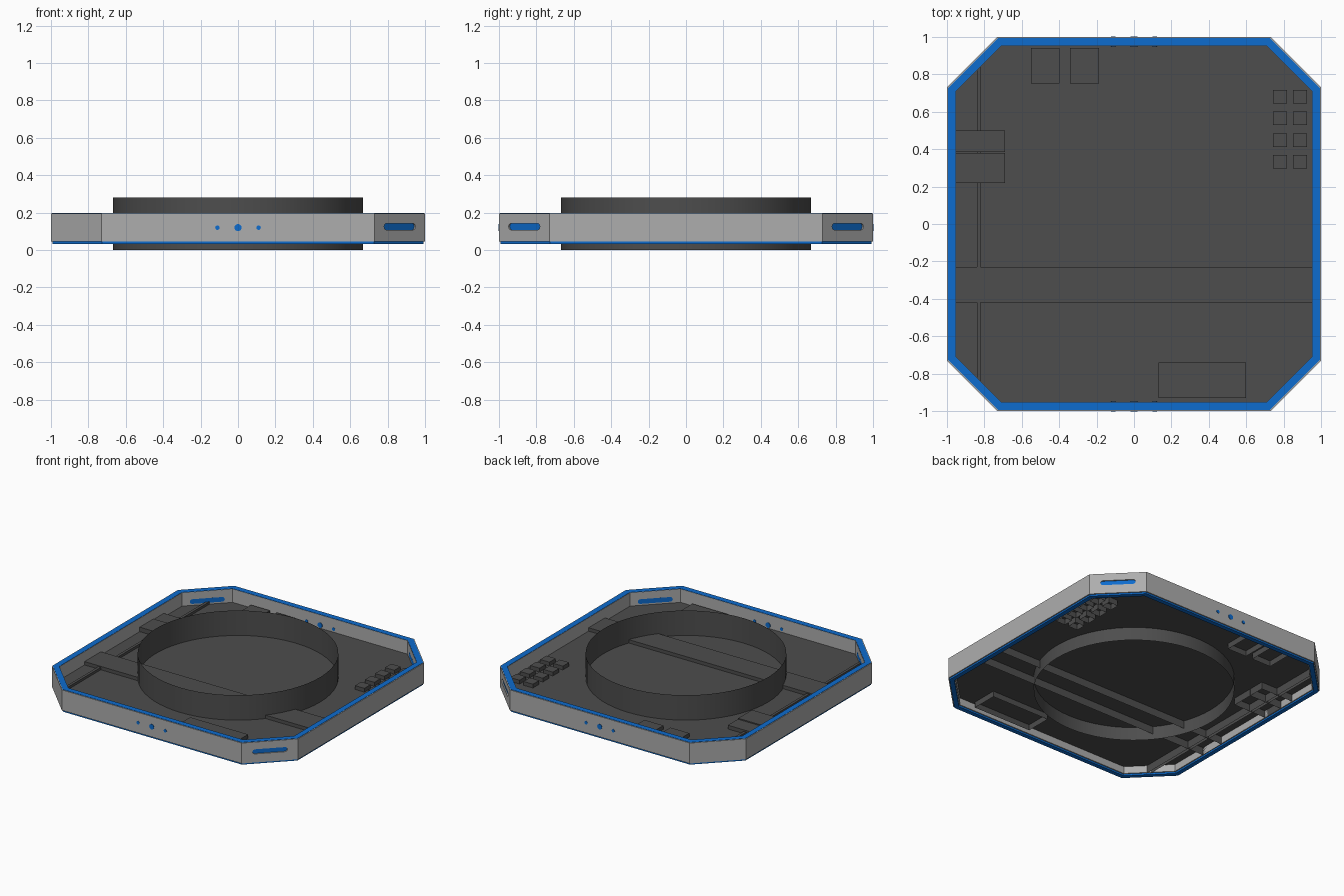
import bpy, bmesh, math
from mathutils import Matrix, Vector

if "Cube" in bpy.data.objects:
    bpy.data.objects.remove(bpy.data.objects["Cube"])


def material(name, rgb):
    m = bpy.data.materials.new(name)
    m.use_nodes = True
    m.diffuse_color = (*rgb, 1)
    bsdf = next(n for n in m.node_tree.nodes if n.type == 'BSDF_PRINCIPLED')
    bsdf.inputs["Base Color"].default_value = (*rgb, 1)
    return m


GREY = material("light grey", (0.42, 0.42, 0.42))
DARK = material("dark grey", (0.075, 0.075, 0.075))
BLUE = material("bright blue", (0.004, 0.15, 0.62))


def make(name, bm, mat):
    bmesh.ops.recalc_face_normals(bm, faces=bm.faces)
    mesh = bpy.data.meshes.new(name)
    bm.to_mesh(mesh)
    bm.free()
    mesh.materials.append(mat)
    ob = bpy.data.objects.new(name, mesh)
    bpy.context.collection.objects.link(ob)
    return ob


def octagon(inset):
    """Corners of the chamfered square, moved inward by inset."""
    a, c = 1 - inset, 0.73 - inset * math.tan(math.pi / 8)
    return [(a, -c), (a, c), (c, a), (-c, a), (-a, c), (-a, -c), (-c, -a), (c, -a)]


def frame(name, outer, inner, z0, z1, mat):
    """Octagonal ring with a rectangular section."""
    bm = bmesh.new()
    section = [(outer, z0), (outer, z1), (inner, z1), (inner, z0)]
    loops = [[bm.verts.new((x, y, z)) for x, y in octagon(d)] for d, z in section]
    for k in range(4):
        p, q = loops[k], loops[(k + 1) % 4]
        for i in range(8):
            j = (i + 1) % 8
            bm.faces.new((p[i], p[j], q[j], q[i]))
    return make(name, bm, mat)


def cover(name, x0, x1, y0, y1, z0, z1):
    """Box-shaped cover, open underneath."""
    bm = bmesh.new()
    bmesh.ops.create_cube(bm, size=1)
    bm.transform(Matrix.Translation(((x0 + x1) / 2, (y0 + y1) / 2, (z0 + z1) / 2))
                 @ Matrix.Diagonal((x1 - x0, y1 - y0, z1 - z0, 1)))
    bm.normal_update()
    bmesh.ops.delete(bm, geom=[f for f in bm.faces if f.normal.z < -0.5], context='FACES')
    return make(name, bm, DARK)


def capsule(name, length, radius, depth, centre, angle, mat):
    """Rounded bar lying level, extruded along the direction given by angle."""
    bm = bmesh.new()
    half = length / 2 - radius
    verts = []
    for side in (1, -1):
        for i in range(9):
            t = side * math.pi / 2 - math.pi / 2 + math.pi * i / 8
            t = -math.pi / 2 + math.pi * i / 8 + (0 if side > 0 else math.pi)
            verts.append(bm.verts.new((0, side * half + radius * math.cos(t), radius * math.sin(t))))
    face = bm.faces.new(verts)
    new = bmesh.ops.extrude_face_region(bm, geom=[face])["geom"]
    bmesh.ops.translate(bm, vec=(depth, 0, 0), verts=[g for g in new if isinstance(g, bmesh.types.BMVert)])
    bm.transform(Matrix.Translation(centre) @ Matrix.Rotation(angle, 4, 'Z')
                 @ Matrix.Translation((-depth / 2, 0, 0)))
    return make(name, bm, mat)


# Outer wall with blue edge trims
wall = frame("outer_wall", 0, 0.048, 0.045, 0.195, GREY)
frame("top_trim", 0.006, 0.046, 0.192, 0.197, BLUE)
frame("bottom_trim", 0.008, 0.04, 0.033, 0.047, BLUE)

# Slots through the four corner walls, each with a recessed blue insert
for i, corner in enumerate(("back_left", "back_right", "front_right", "front_left")):
    angle = math.pi / 4 + i * math.pi / 2
    out = Vector((math.cos(angle), math.sin(angle), 0))
    base = Vector((0, 0, 0.125))
    cutter = capsule(corner + "_slot_cutter", 0.236, 0.017, 0.12, base + out * 1.2, angle, GREY)
    cutter.hide_render = True
    cutter.hide_viewport = True
    cut = wall.modifiers.new(corner + "_slot", 'BOOLEAN')
    cut.operation = 'DIFFERENCE'
    cut.solver = 'EXACT'
    cut.object = cutter
    capsule(corner + "_slot_insert", 0.236, 0.017, 0.04, base + out * 1.195, angle, BLUE)

# Blue pins through the front and back walls
for side, y in (("front", -0.976), ("back", 0.976)):
    for k, r in ((-1, 0.012), (0, 0.019), (1, 0.012)):
        bm = bmesh.new()
        bmesh.ops.create_cone(bm, cap_ends=True, segments=16, radius1=r, radius2=r, depth=0.054)
        bm.transform(Matrix.Translation((k * 0.11, y, 0.12)) @ Matrix.Rotation(math.pi / 2, 4, 'X'))
        make(f"{side}_pin_{k + 2}", bm, BLUE)

# Floor plate
bm = bmesh.new()
bm.faces.new([bm.verts.new((x, y, 0.097)) for x, y in octagon(0.046)])
make("floor_plate", bm, DARK)

# Large open ring through the floor
bm = bmesh.new()
bmesh.ops.create_cone(bm, cap_ends=False, segments=64, radius1=0.667, radius2=0.667, depth=0.28)
bm.transform(Matrix.Translation((0, 0, 0.14)))
for f in bm.faces:
    f.smooth = True
make("centre_ring", bm, DARK)

# Channels and covers on the floor
cover("cross_channel", -0.952, 0.952, -0.42, -0.23, 0.04, 0.122)
cover("side_rail", -0.84, -0.82, -0.85, 0.85, 0.04, 0.115)
cover("side_block_large", -0.952, -0.69, 0.22, 0.38, 0.045, 0.13)
cover("side_block_small", -0.952, -0.69, 0.385, 0.50, 0.045, 0.125)
cover("front_cover", 0.13, 0.60, -0.93, -0.74, 0.055, 0.125)
for n, x in enumerate((-0.475, -0.265)):
    cover(f"back_cover_{n + 1}", x - 0.077, x + 0.077, 0.75, 0.94, 0.055, 0.125)
for col, x in enumerate((0.78, 0.888)):
    for row, y in enumerate((0.333, 0.448, 0.565, 0.68)):
        cover(f"small_cube_{col + 1}_{row + 1}", x - 0.038, x + 0.038, y - 0.036, y + 0.036, 0.055, 0.125)
